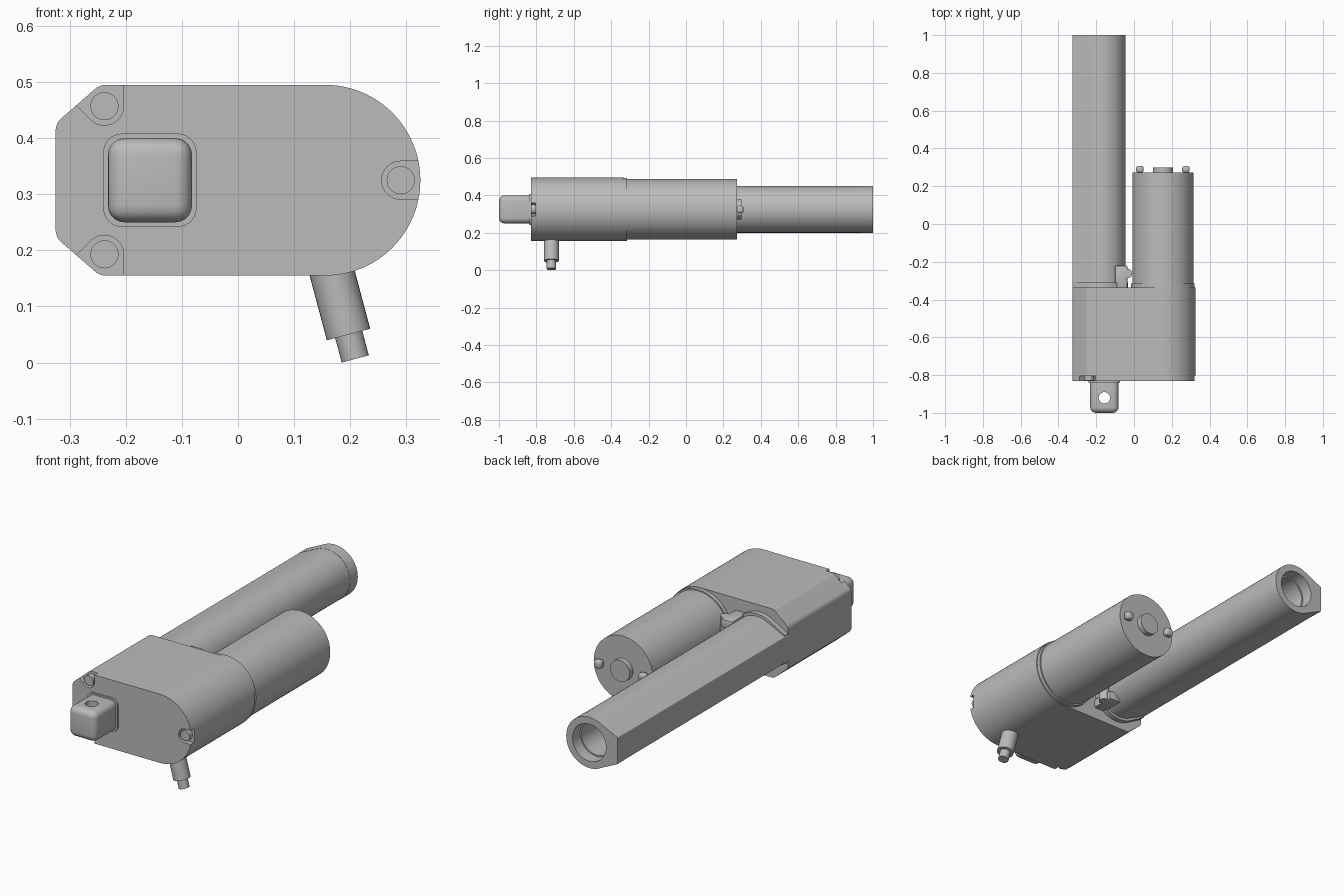
import bpy, bmesh, math
from mathutils import Vector, Matrix

cube = bpy.data.objects.get("Cube")
if cube:
    bpy.data.objects.remove(cube, do_unlink=True)

grey = bpy.data.materials.new("plain_grey")
grey.use_nodes = True
colour = (0.5, 0.5, 0.5, 1)
grey.diffuse_color = colour
grey.node_tree.nodes["Principled BSDF"].inputs["Base Color"].default_value = colour

MID = 0.325              # height of the main axis
TUBE_X, MOTOR_X, ROD_X = -0.17, 0.153, -0.157


def finish(name, bm):
    bmesh.ops.recalc_face_normals(bm, faces=bm.faces)
    mesh = bpy.data.meshes.new(name)
    bm.to_mesh(mesh)
    bm.free()
    mesh.materials.append(grey)
    obj = bpy.data.objects.new(name, mesh)
    bpy.context.collection.objects.link(obj)
    return obj


def activate(obj):
    bpy.ops.object.select_all(action='DESELECT')
    obj.select_set(True)
    bpy.context.view_layer.objects.active = obj


def smooth(obj):
    activate(obj)
    bpy.ops.object.shade_smooth_by_angle(angle=math.radians(30))
    return obj


def prism(name, circles, y0, y1, segments=64):
    """Hull of circles (x, z, radius) in the front plane, extruded along y."""
    bm = bmesh.new()
    for x, z, r in circles:
        for i in range(segments):
            a = math.tau * i / segments
            for y in (y0, y1):
                bm.verts.new((x + r * math.cos(a), y, z + r * math.sin(a)))
    result = bmesh.ops.convex_hull(bm, input=bm.verts)
    bmesh.ops.delete(bm, geom=list({v for v in bm.verts if not v.link_faces}), context='VERTS')
    bmesh.ops.dissolve_limit(bm, angle_limit=math.radians(1), verts=bm.verts, edges=bm.edges)
    return finish(name, bm)


def rod(name, start, end, r, segments=32):
    """Cylinder between two points."""
    start, end = Vector(start), Vector(end)
    axis = end - start
    place = Matrix.Translation((start + end) / 2) @ axis.to_track_quat('Z', 'Y').to_matrix().to_4x4()
    bm = bmesh.new()
    bmesh.ops.create_cone(bm, cap_ends=True, segments=segments, radius1=r, radius2=r,
                          depth=axis.length, matrix=place)
    return finish(name, bm)


def box(name, low, high, bevel=0.0, segments=4):
    low, high = Vector(low), Vector(high)
    bm = bmesh.new()
    place = Matrix.Translation((low + high) / 2) @ Matrix.Diagonal((*(high - low), 1))
    bmesh.ops.create_cube(bm, size=1, matrix=place)
    if bevel:
        bmesh.ops.bevel(bm, geom=bm.edges[:], offset=bevel, segments=segments,
                        profile=0.5, affect='EDGES')
    return finish(name, bm)


def cut(obj, *cutters):
    for cutter in cutters:
        activate(obj)
        mod = obj.modifiers.new("cut", 'BOOLEAN')
        mod.operation = 'DIFFERENCE'
        mod.solver = 'EXACT'
        mod.object = cutter
        bpy.ops.object.modifier_apply(modifier=mod.name)
        bpy.data.objects.remove(cutter, do_unlink=True)


# Gear housing: rounded on one side, chamfered on the other
outline = [(0.155, MID, 0.17)]
for s in (-1, 1):
    outline += [(-0.295, MID + s * 0.088, 0.03), (-0.235, MID + s * 0.14, 0.03)]
housing = prism("gear_housing", outline, -0.83, -0.335, 96)

# Screws sitting in pockets that open outwards
screws = [(-0.238, MID + 0.132, -0.07, 0.07), (-0.238, MID - 0.132, -0.07, -0.07),
          (0.29, MID, 0.1, 0)]
for i, (x, z, dx, dz) in enumerate(screws):
    pocket = [(x, z, 0.034), (x + dx, z + dz, 0.034)]
    if dz:
        pocket.append((x, z + dz, 0.034))
    cut(housing, prism("pocket_cutter", pocket, -0.9, -0.805, 32))
    head = rod(f"housing_screw_{i + 1}", (x, -0.828, z), (x, -0.79, z), 0.025)
    smooth(head)
smooth(housing)


# Outer tube: round on one side, flat on the far side, with an open end
def tube_shape(r, flat_x, half):
    return [(TUBE_X, MID, r)] + [(flat_x + 0.004, MID + s * half, 0.004) for s in (-1, 1)]


smooth(prism("tube_collar", tube_shape(0.138, -0.322, 0.07), -0.36, -0.31))
tube = prism("outer_tube", tube_shape(0.125, -0.325, 0.062), -0.4, 0.94)
cut(tube, rod("bore_cutter", (TUBE_X, 0.55, MID), (TUBE_X, 1.1, MID), 0.085, 48))
smooth(tube)
cap = prism("tube_end_cap", tube_shape(0.126, -0.325, 0.063), 0.94, 1.0)
cut(cap, rod("bore_cutter", (TUBE_X, 0.9, MID), (TUBE_X, 1.1, MID), 0.092, 48))
smooth(cap)

# Motor with rear boss and terminals
smooth(rod("motor_collar", (MOTOR_X, -0.4, MID), (MOTOR_X, -0.315, MID), 0.168, 96))
smooth(rod("motor_body", (MOTOR_X, -0.4, MID), (MOTOR_X, 0.272, MID), 0.162, 96))
smooth(rod("motor_boss", (MOTOR_X, 0.25, MID), (MOTOR_X, 0.298, MID), 0.053, 48))
for side, s in (("left", 1), ("right", -1)):
    x = MOTOR_X + s * 0.122
    smooth(rod(f"motor_terminal_{side}", (x, 0.25, MID), (x, 0.285, MID), 0.014))
    smooth(box(f"motor_terminal_cap_{side}", (x - 0.02, 0.272, MID - 0.02),
               (x + 0.02, 0.307, MID + 0.02), 0.012))

# Retaining clips between tube and motor, joined by a pin
for side, s in (("upper", 1), ("lower", -1)):
    z = MID + s * 0.09
    smooth(box(f"{side}_clip", (-0.1, -0.34, z - 0.022), (-0.035, -0.22, z + 0.022), 0.006, 2))
smooth(rod("clip_pin", (-0.033, -0.262, MID - 0.11), (-0.033, -0.262, MID + 0.11), 0.024))

# Mounting eye at the front
eye = box("mounting_eye", (ROD_X - 0.075, -1.0, MID - 0.075),
          (ROD_X + 0.075, -0.79, MID + 0.075), 0.03, 5)
cut(eye, rod("eye_cutter", (ROD_X, -0.92, 0), (ROD_X, -0.92, 0.7), 0.03))
smooth(eye)
corners = [(ROD_X + i * 0.05, MID + j * 0.05, 0.033) for i in (-1, 1) for j in (-1, 1)]
smooth(prism("eye_base", corners, -0.838, -0.82, 32))

# Angled cable gland and cable stub
smooth(rod("cable_gland", (0.157, -0.72, 0.2), (0.197, -0.72, 0.05), 0.04))
smooth(rod("cable_stub", (0.192, -0.72, 0.07), (0.209, -0.72, 0.0065), 0.025))
